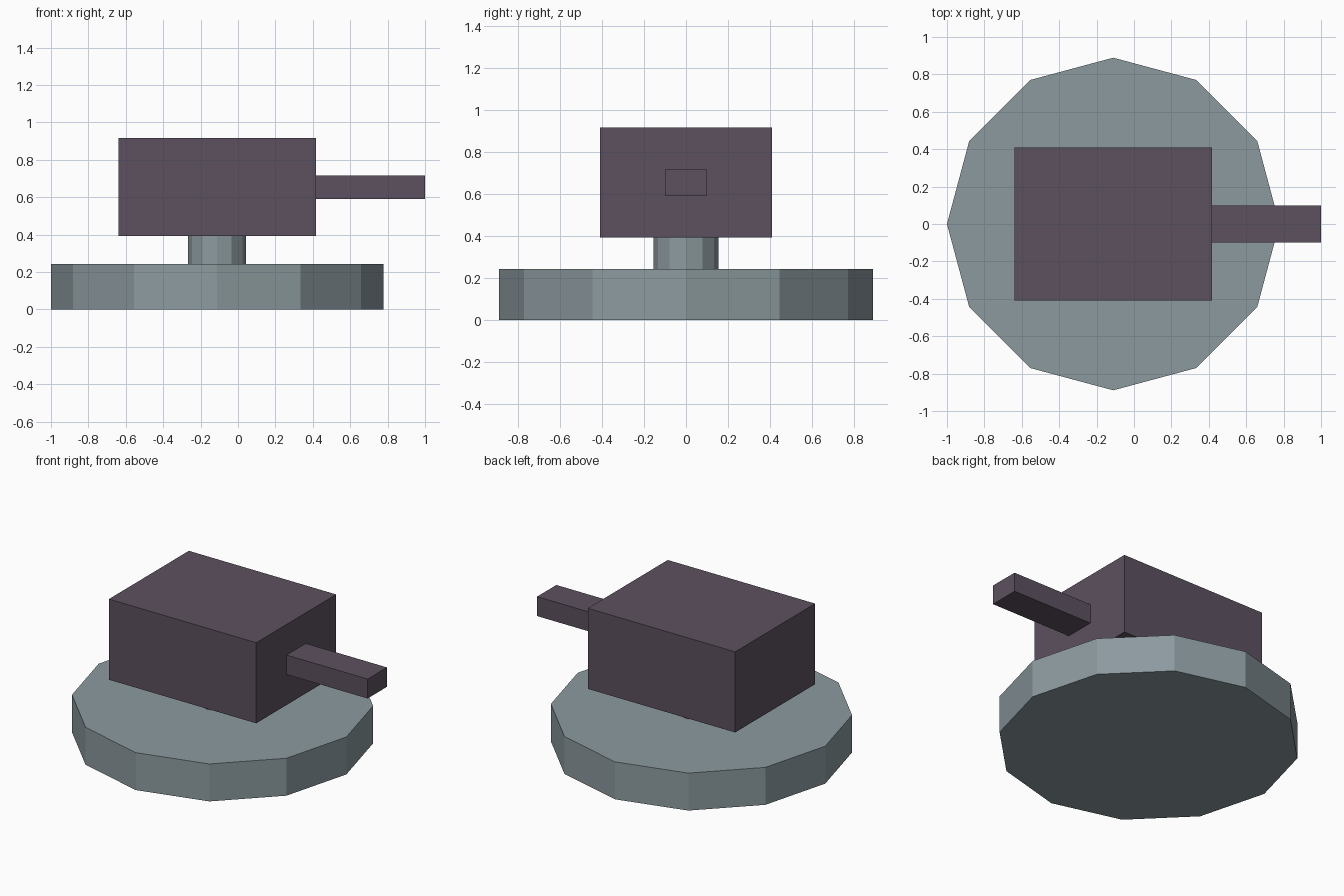
import bpy
import bmesh
from mathutils import Matrix, Vector

if "Cube" in bpy.data.objects:
    bpy.data.objects.remove(bpy.data.objects["Cube"])

CX = -0.111  # turntable axis


def material(name, rgb):
    m = bpy.data.materials.new(name)
    m.diffuse_color = (*rgb, 1.0)
    m.use_nodes = True
    m.node_tree.nodes["Principled BSDF"].inputs["Base Color"].default_value = m.diffuse_color
    return m


grey = material("blue grey", (0.262, 0.323, 0.347))
plum = material("dark plum", (0.107, 0.082, 0.114))


def finish(name, bm, mat):
    me = bpy.data.meshes.new(name)
    bm.to_mesh(me)
    bm.free()
    me.materials.append(mat)
    ob = bpy.data.objects.new(name, me)
    bpy.context.collection.objects.link(ob)


def drum(name, radius, z0, z1, mat):
    bm = bmesh.new()
    bmesh.ops.create_cone(bm, cap_ends=True, segments=12, radius1=radius,
                          radius2=radius, depth=z1 - z0,
                          matrix=Matrix.Translation((CX, 0, (z0 + z1) / 2)))
    # make sure a corner points along x
    finish(name, bm, mat)


def box(name, lo, hi, mat):
    lo, hi = Vector(lo), Vector(hi)
    bm = bmesh.new()
    bmesh.ops.create_cube(bm, size=1, matrix=Matrix.Translation((lo + hi) / 2)
                          @ Matrix.Diagonal((*(hi - lo), 1)))
    finish(name, bm, mat)


# Twelve-sided base and neck
drum("base", 0.889, 0.0, 0.243, grey)
drum("neck", 0.155, 0.243, 0.392, grey)

# Turret body and barrel
box("turret", (-0.64, -0.41, 0.392), (0.418, 0.41, 0.915), plum)
box("barrel", (0.418, -0.099, 0.59), (1.0, 0.099, 0.716), plum)
